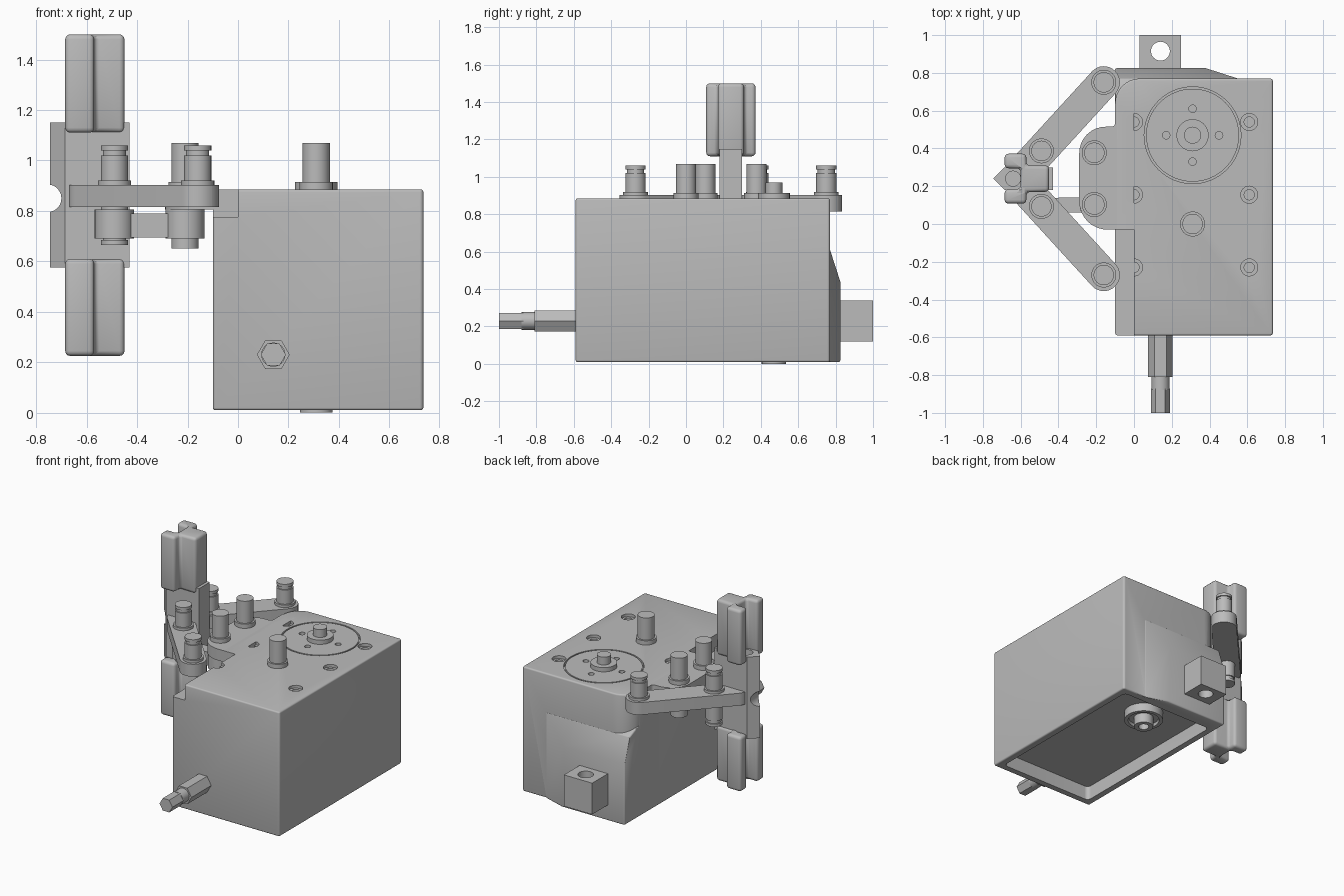
import bpy, bmesh, math
from mathutils import Vector

old = bpy.data.objects.get("Cube")
if old:
    bpy.data.objects.remove(old, do_unlink=True)

grey = bpy.data.materials.new("plain_grey")
grey.use_nodes = True
COLOUR = (0.5, 0.5, 0.5, 1)
grey.diffuse_color = COLOUR
grey.node_tree.nodes["Principled BSDF"].inputs["Base Color"].default_value = COLOUR


def make(name, bm):
    bmesh.ops.recalc_face_normals(bm, faces=bm.faces)
    mesh = bpy.data.meshes.new(name)
    bm.to_mesh(mesh)
    bm.free()
    mesh.materials.append(grey)
    ob = bpy.data.objects.new(name, mesh)
    bpy.context.collection.objects.link(ob)
    return ob


def rounded(corners, steps=8):
    """Outline with circular corners; each corner is (x, y, radius)."""
    out = []
    for i, (x, y, r) in enumerate(corners):
        p = Vector((x, y))
        if not r:
            out.append(p)
            continue
        a = (Vector(corners[i - 1][:2]) - p).normalized()
        b = (Vector(corners[(i + 1) % len(corners)][:2]) - p).normalized()
        half = a.angle(b) / 2
        w, d = math.sin(half), r / math.tan(half)
        for k in range(steps + 1):
            t = k / steps
            f = ((1 - t) ** 2, 2 * w * t * (1 - t), t * t)
            out.append((f[0] * (p + a * d) + f[1] * p + f[2] * (p + b * d)) / sum(f))
    return out


def prism(name, outline, z0, z1):
    bm = bmesh.new()
    face = bm.faces.new([bm.verts.new((p[0], p[1], z0)) for p in outline])
    up = bmesh.ops.extrude_face_region(bm, geom=[face])["geom"]
    bmesh.ops.translate(bm, vec=(0, 0, z1 - z0),
                        verts=[v for v in up if isinstance(v, bmesh.types.BMVert)])
    return make(name, bm)


def box(name, x0, x1, y0, y1, z0, z1):
    return prism(name, [(x0, y0), (x1, y0), (x1, y1), (x0, y1)], z0, z1)


def lathe(name, x, y, profile, sides=32, closed=False):
    """Spin (radius, z) points about a vertical axis; open ends are capped."""
    bm = bmesh.new()
    rings = [[bm.verts.new((x + r * math.cos(math.tau * k / sides),
                            y + r * math.sin(math.tau * k / sides), z))
              for k in range(sides)] for r, z in profile]
    pairs = list(zip(rings, rings[1:])) + ([(rings[-1], rings[0])] if closed else [])
    for a, b in pairs:
        for k in range(sides):
            j = (k + 1) % sides
            bm.faces.new((a[k], a[j], b[j], b[k]))
    if not closed:
        bm.faces.new(rings[0])
        bm.faces.new(rings[-1])
    return make(name, bm)


def apply(ob, mod):
    bpy.context.view_layer.objects.active = ob
    bpy.ops.object.modifier_apply(modifier=mod.name)


def bevel(ob, width):
    mod = ob.modifiers.new("edge_round", "BEVEL")
    mod.width, mod.segments, mod.limit_method = width, 3, "ANGLE"
    mod.angle_limit = math.radians(40)
    apply(ob, mod)


def combine(ob, other, operation="DIFFERENCE"):
    mod = ob.modifiers.new("combine", "BOOLEAN")
    mod.operation, mod.object, mod.solver = operation, other, "EXACT"
    apply(ob, mod)
    bpy.data.objects.remove(other, do_unlink=True)


# Gearbox housing: block with one round corner and a swollen lower back
housing = prism("housing", rounded([(-0.1, -0.59, 0.015), (0.735, -0.59, 0.015),
                                    (0.735, 0.77, 0.015), (-0.1, 0.77, 0.13)]), 0.01, 0.885)
bevel(housing, 0.01)
bm = bmesh.new()
for y, x1, z1 in ((0.6, 0.58, 0.68), (0.77, 0.55, 0.61), (0.825, 0.38, 0.44)):
    for x in (-0.1, x1):
        for z in (0.01, z1):
            bm.verts.new((x, y, z))
bmesh.ops.convex_hull(bm, input=bm.verts)
bulge = make("bulge", bm)
bevel(bulge, 0.01)
combine(housing, bulge, "UNION")

# Corner step and open underside
combine(housing, box("step_cutter", -0.2, 0, -0.7, -0.03, 0.775, 1))
combine(housing, prism("base_cutter", rounded([(-0.05, -0.54, 0.03), (0.685, -0.54, 0.03),
                                               (0.685, 0.72, 0.03), (-0.05, 0.72, 0.03)]),
                       -0.1, 0.11))

# Screw holes and the ring groove round the drive disc
AXIS = (0.31, 0.47)
for x in (0, 0.61):
    for y in (-0.23, 0.155, 0.54):
        combine(housing, lathe("hole_cutter", x, y, [(0.027, 0.78), (0.027, 0.865),
                                                     (0.045, 0.865), (0.045, 0.95)], 24))
for k in range(4):
    a = k * math.pi / 2
    combine(housing, lathe("pinhole_cutter", AXIS[0] + 0.14 * math.cos(a),
                           AXIS[1] + 0.14 * math.sin(a), [(0.02, 0.82), (0.02, 0.95)], 16))
combine(housing, lathe("groove_cutter", *AXIS, [(0.246, 0.86), (0.256, 0.86),
                                                (0.256, 0.95), (0.246, 0.95)], 64, True))

# Side lobe of the top plate
prism("top_plate_lobe", rounded([(0, -0.03, 0), (0, 0.64, 0), (-0.1, 0.64, 0),
                                 (-0.1, 0.515, 0.02), (-0.29, 0.515, 0.14),
                                 (-0.29, -0.03, 0.15)]), 0.805, 0.885)

# Drive hub above and bearing below
lathe("drive_hub", *AXIS, [(0.085, 0.87), (0.085, 0.915), (0.045, 0.915), (0.045, 0.97)])
lathe("lower_bearing", *AXIS, [(0.13, 0.12), (0.13, 0.05), (0.105, 0.05), (0.1, 0.07),
                               (0.065, 0.07), (0.065, 0), (0.035, 0), (0.035, 0.06)])

# Rear mounting lug
lug = box("rear_lug", 0.03, 0.25, 0.8, 1, 0.12, 0.34)
combine(lug, lathe("lug_cutter", 0.14, 0.915, [(0.05, 0), (0.05, 0.5)]))


# Input shaft along the front
def shaft(name, y0, y1, r, sides):
    ob = lathe(name, 0, 0, [(r, 0), (r, y0 - y1)], sides)
    ob.rotation_euler.x = math.pi / 2
    ob.location = (0.14, y0, 0.23)


shaft("shaft_hex", -0.58, -0.81, 0.065, 6)
shaft("shaft_neck", -0.8, -0.88, 0.048, 24)
shaft("shaft_tip", -0.87, -1, 0.05, 6)


# Pins with collars and clip grooves
def pin(name, x, y, bottom, top, collar, clips=()):
    r, n = 0.054, 0.046
    pts = [(r, bottom)]
    for z in sorted(clips):
        if z < collar:
            pts += [(r, z), (n, z), (n, z + 0.02), (r, z + 0.02)]
    pts += [(r, collar - 0.03), (0.066, collar - 0.03), (0.066, collar), (r, collar)]
    for z in sorted(clips):
        if z > collar:
            pts += [(r, z), (n, z), (n, z + 0.02), (r, z + 0.02)]
    lathe(name, x, y, pts + [(r, top)])


pin("output_pin", 0.31, 0, 0.84, 1.07, 0.915)
for side, s in (("back", 1), ("front", -1)):
    mid = 0.24
    pin(side + "_plate_pin", -0.21, mid + 0.137 * s, 0.65, 1.07, 0.915)
    pin(side + "_outer_pin", -0.16, mid + 0.51 * s, 0.82, 1.06, 0.92, (1.02,))
    pin(side + "_inner_pin", -0.49, mid + 0.147 * s, 0.665, 1.06, 0.92, (0.685, 1.02))


# Flat round-ended links
def link(name, a, b, w, z0, z1):
    a, b = Vector(a), Vector(b)
    u = (b - a).normalized() * w
    n = Vector((-u.y, u.x))
    ends = (a - u + n, a - u - n, b + u - n, b + u + n)
    prism(name, rounded([(p.x, p.y, w * 0.99) for p in ends]), z0, z1)


for side, s in (("back", 1), ("front", -1)):
    link(side + "_arm", (-0.16, mid + 0.51 * s), (-0.585, mid + 0.045 * s), 0.085, 0.815, 0.902)
link("lower_link", (-0.49, 0.097), (-0.21, 0.103), 0.04, 0.695, 0.79)
for name, x in (("link_outer_boss", -0.49), ("link_inner_boss", -0.21)):
    lathe(name, x, 0.1, [(0.078, 0.69), (0.078, 0.805)])

# Upright bar with a pointed outer edge, bored through, with a round nick
bar = prism("upright_bar", [(-0.745, 0.24), (-0.685, 0.18), (-0.43, 0.18),
                            (-0.43, 0.3), (-0.685, 0.3)], 0.575, 1.15)
combine(bar, lathe("bore_cutter", -0.64, 0.24, [(0.04, 0.95), (0.04, 1.3)], 24))
nick = lathe("nick_cutter", 0, 0, [(0.055, -0.3), (0.055, 0.3)], 24)
nick.rotation_euler.x = math.pi / 2
nick.location = (-0.755, 0.24, 0.85)
bpy.context.view_layer.update()
combine(bar, nick)

# Upper and lower grips: T section with a slot in the outer face
half = [(-0.6, 0.055), (-0.685, 0.055), (-0.685, 0.132), (-0.57, 0.132),
        (-0.57, 0.07), (-0.45, 0.07)]
section = [(x, mid + y) for x, y in half] + [(x, mid - y) for x, y in reversed(half)]
for name, z0, z1 in (("upper_grip", 1.11, 1.5), ("lower_grip", 0.225, 0.61)):
    bevel(prism(name, section, z0, z1), 0.02)

# Smooth round surfaces, keep edges crisp
bpy.ops.object.select_all(action="DESELECT")
for ob in bpy.context.scene.objects:
    if ob.type == "MESH" and ob.data.materials and ob.data.materials[0] == grey:
        ob.select_set(True)
        bpy.context.view_layer.objects.active = ob
bpy.ops.object.shade_smooth_by_angle(angle=math.radians(35))
